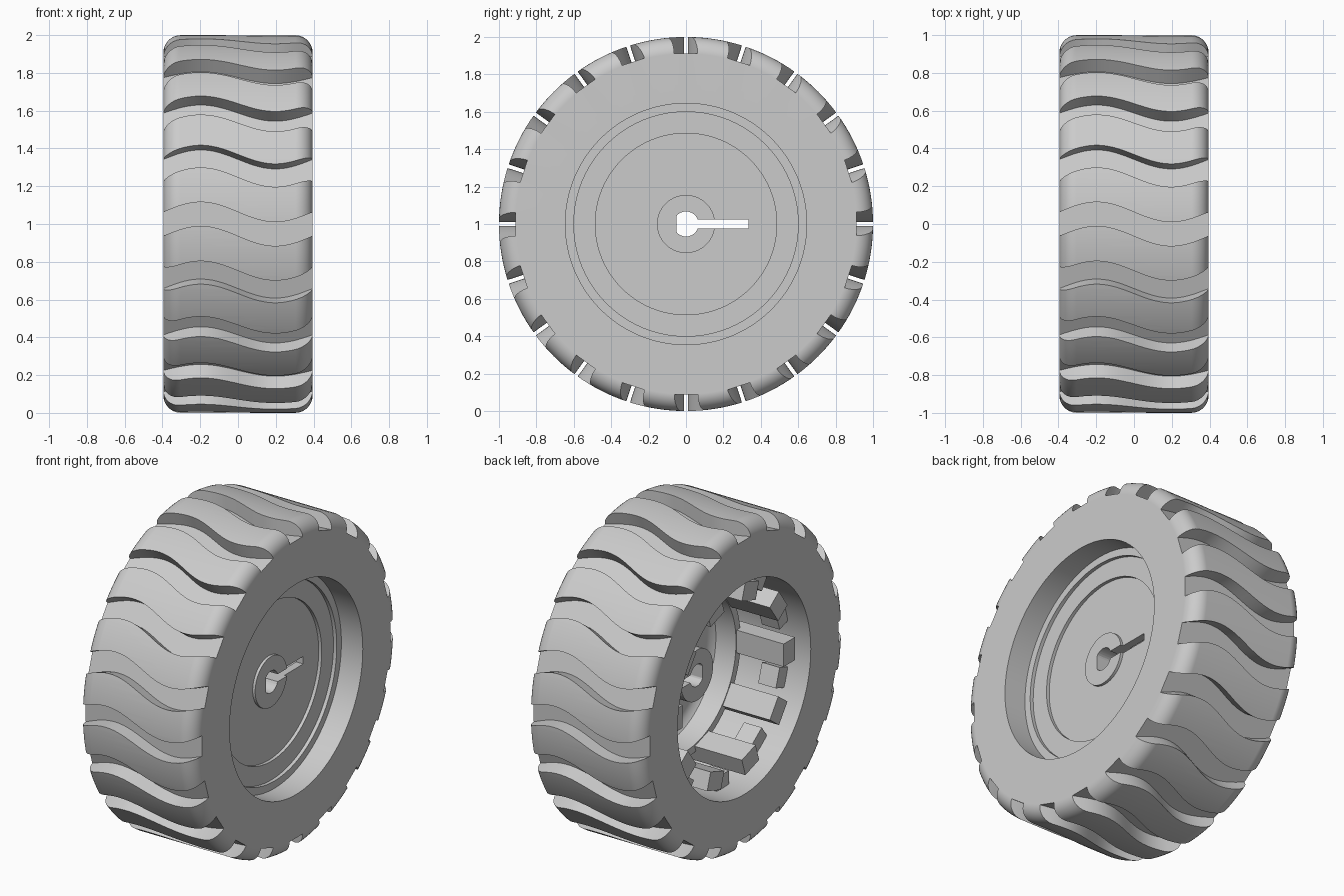
import bpy
import bmesh
from math import sin, cos, pi, radians
from mathutils import Matrix, Vector

cube = bpy.data.objects.get("Cube")
if cube:
    bpy.data.objects.remove(cube, do_unlink=True)

grey = bpy.data.materials.new("plain grey")
grey.use_nodes = True
COLOUR = (0.6, 0.6, 0.6, 1)
grey.diffuse_color = COLOUR
grey.node_tree.nodes["Principled BSDF"].inputs["Base Color"].default_value = COLOUR

AXLE = Matrix.Translation((0, 0, 1))


def make_object(name, bm):
    bmesh.ops.remove_doubles(bm, verts=bm.verts, dist=0.0001)
    bmesh.ops.recalc_face_normals(bm, faces=bm.faces)
    bmesh.ops.transform(bm, matrix=AXLE, verts=bm.verts)
    mesh = bpy.data.meshes.new(name)
    bm.to_mesh(mesh)
    bm.free()
    mesh.materials.append(grey)
    obj = bpy.data.objects.new(name, mesh)
    bpy.context.collection.objects.link(obj)
    return obj


def lathe(name, profile, steps):
    """Spin a closed (x, radius) outline around the axle."""
    bm = bmesh.new()
    verts = [bm.verts.new((x, r, 0)) for x, r in profile]
    edges = [bm.edges.new((a, b)) for a, b in zip(verts, verts[1:] + verts[:1])
             if a.co.y + b.co.y > 0]
    bmesh.ops.spin(bm, geom=verts + edges, cent=(0, 0, 0), axis=(1, 0, 0),
                   angle=2 * pi, steps=steps, use_merge=True)
    return make_object(name, bm)


def add_box(bm, x, r, half_width, angle):
    """Box along the axle between two x values and two radii, turned to an angle."""
    size = Vector((x[1] - x[0], r[1] - r[0], 2 * half_width))
    place = Matrix.Translation((sum(x) / 2, sum(r) / 2, 0)) @ Matrix.Diagonal(size.to_4d())
    bmesh.ops.create_cube(bm, size=1, matrix=Matrix.Rotation(angle, 4, 'X') @ place)


def extrude_x(bm, outline, x0, x1):
    """Solid from a (y, z) outline, running along the axle."""
    face = bm.faces.new([bm.verts.new((x0, y, z)) for y, z in outline])
    new = bmesh.ops.extrude_face_region(bm, geom=[face])["geom"]
    bmesh.ops.translate(bm, vec=(x1 - x0, 0, 0),
                        verts=[v for v in new if isinstance(v, bmesh.types.BMVert)])


def cut(obj, cutters):
    for cutter in cutters:
        cutter.hide_render = True
        mod = obj.modifiers.new("cut", 'BOOLEAN')
        mod.object = cutter
        mod.operation = 'DIFFERENCE'
        mod.solver = 'EXACT'
    graph = bpy.context.evaluated_depsgraph_get()
    mesh = bpy.data.meshes.new_from_object(obj.evaluated_get(graph))
    obj.modifiers.clear()
    obj.data = mesh
    for cutter in cutters:
        bpy.data.objects.remove(cutter, do_unlink=True)


def smooth(obj):
    bpy.ops.object.select_all(action='DESELECT')
    obj.select_set(True)
    bpy.context.view_layer.objects.active = obj
    bpy.ops.object.shade_smooth_by_angle(angle=radians(30))
    obj.modifiers.new("even normals", 'WEIGHTED_NORMAL').keep_sharp = True


# Tyre with rounded shoulders
HALF, BORE, FILLET = 0.395, 0.645, 0.09
shoulder = [(HALF - FILLET + FILLET * cos(a), 1 - FILLET + FILLET * sin(a))
            for a in (i * pi / 16 for i in range(9))]
outline = [(HALF, BORE)] + shoulder + [(-x, r) for x, r in reversed(shoulder)] + [(-HALF, BORE)]
tyre = lathe("tyre", outline, 160)

# Wavy tread grooves
bm = bmesh.new()
N = 32
for k in range(20):
    turn = Matrix.Rotation(k * pi / 10, 4, 'X')
    rings = []
    for i in range(N + 1):
        x = -0.42 + 0.84 * i / N
        wave = 0.053 * sin(2 * pi * x / 0.79)
        rings.append([bm.verts.new(turn @ Vector((x, r, wave + s * 0.063)))
                      for r, s in ((0.912, -1), (1.1, -1), (1.1, 1), (0.912, 1))])
    for a, b in zip(rings, rings[1:]):
        for j in range(4):
            bm.faces.new((a[j], a[j - 1], b[j - 1], b[j]))
    bm.faces.new(rings[0])
    bm.faces.new(rings[-1])
cut(tyre, [make_object("groove_cutter", bm)])
smooth(tyre)

# Rim: shallow stepped plate, hub tube and short drum in one outline
rim = lathe("rim", [(0.225, 0), (0.225, 0.155), (0.208, 0.155), (0.208, 0.485),
                    (0.228, 0.485), (0.228, 0.6), (0.25, 0.6), (0.25, 0.66),
                    (0.16, 0.66), (0.16, 0.53), (0, 0.53), (0, 0.485),
                    (0.13, 0.475), (0.15, 0.45), (0.16, 0.41), (0.16, 0.155),
                    (-0.075, 0.155), (-0.075, 0)], 96)

# Keyed axle hole: a circle with one flat, plus a slot
bm = bmesh.new()
extrude_x(bm, [(max(0.067 * cos(a), -0.052), 0.067 * sin(a))
               for a in (i * pi / 16 for i in range(32))], -0.5, 0.5)
axle_cutter = make_object("axle_cutter", bm)
bm = bmesh.new()
add_box(bm, (-0.5, 0.5), (0, 0.335), 0.023, 0)
cut(rim, [axle_cutter, make_object("slot_cutter", bm)])
smooth(rim)

# Long fingers continuing the drum, short clips between them
for name, x, r, half, shift in (("fingers", (-0.32, 0.18), (0.49, 0.6), 0.07, 0),
                                ("clips", (-0.25, -0.13), (0.56, 0.66), 0.06, 0.5)):
    bm = bmesh.new()
    for k in range(10):
        add_box(bm, x, r, half, (k + shift) * pi / 5)
    make_object(name, bm)
